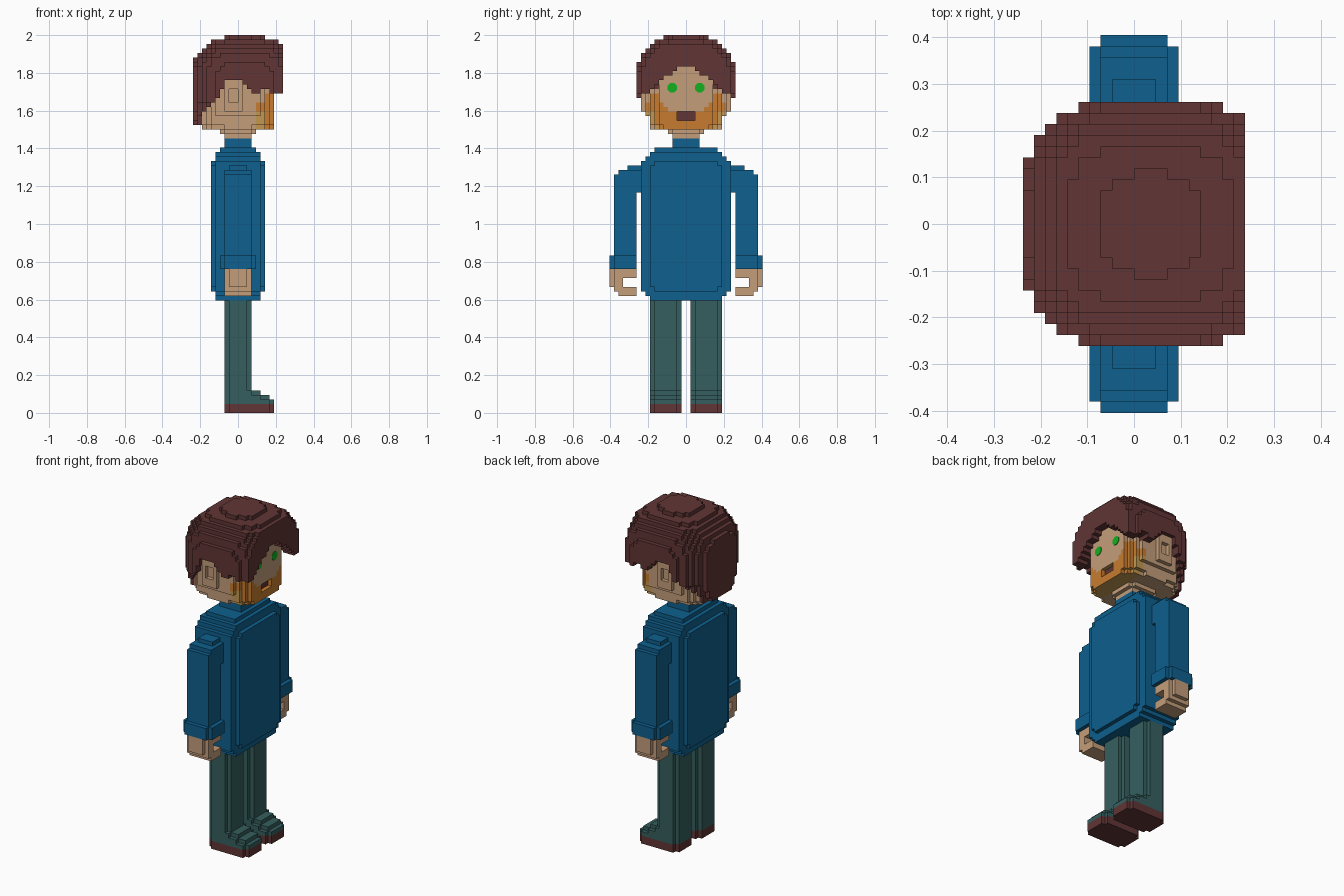
import bpy, bmesh, math
from mathutils import Vector, Matrix

if "Cube" in bpy.data.objects:
    bpy.data.objects.remove(bpy.data.objects["Cube"], do_unlink=True)

V = 1 / 42  # edge length of one block


def material(name, rgb):
    lin = [((c / 255 + 0.055) / 1.055) ** 2.4 if c > 10 else c / 255 / 12.92 for c in rgb]
    m = bpy.data.materials.new(name)
    m.use_nodes = True
    m.diffuse_color = (*lin, 1)
    m.node_tree.nodes["Principled BSDF"].inputs["Base Color"].default_value = (*lin, 1)
    return m


MAROON = material("maroon", (97, 53, 53))
SKIN = material("skin", (196, 158, 122))
ORANGE = material("orange_beard", (200, 124, 48))
TAN = material("tan_beard", (194, 152, 80))
BLUE = material("blue_cloth", (14, 96, 142))
TEAL = material("teal_cloth", (54, 95, 95))
GREEN = material("green_eye", (20, 176, 32))

SIDES = [Vector(d) for d in ((1, 0, 0), (-1, 0, 0), (0, 1, 0), (0, -1, 0), (0, 0, 1), (0, 0, -1))]


def block_part(name, lo, hi, inside, mats, rule=None):
    """Fill a region with blocks where inside(x, y, z) holds and keep only the outer skin."""
    cells = {(i, j, k)
             for i in range(lo[0], hi[0]) for j in range(lo[1], hi[1]) for k in range(lo[2], hi[2])
             if inside(i + .5, j + .5, k + .5)}
    bm = bmesh.new()
    verts = {}

    def vert(p):
        key = tuple(round(c) for c in p)
        if key not in verts:
            verts[key] = bm.verts.new(Vector(key) * V)
        return verts[key]

    for c in cells:
        mid = Vector(c) + Vector((.5, .5, .5))
        for n in SIDES:
            if tuple(round(a + b) for a, b in zip(c, n)) in cells:
                continue
            a = Vector((n.y, n.z, n.x))
            b = n.cross(a)
            f = bm.faces.new([vert(mid + (n + a * s + b * t) / 2)
                              for s, t in ((1, 1), (-1, 1), (-1, -1), (1, -1))])
            if rule:
                f.material_index = rule(mid + n / 2, n)
    # merge flat neighbours of one colour
    bmesh.ops.dissolve_limit(bm, angle_limit=0.01, verts=bm.verts[:], edges=bm.edges[:],
                             delimit={'MATERIAL'})
    mesh = bpy.data.meshes.new(name)
    bm.to_mesh(mesh)
    bm.free()
    for m in mats:
        mesh.materials.append(m)
    ob = bpy.data.objects.new(name, mesh)
    bpy.context.collection.objects.link(ob)
    return ob


def oval(x, y, rx, ry, n=3):
    return abs(x / rx) ** n + abs(y / ry) ** n <= 1


def step(value, table):
    """Value of the first row whose limit is above the given value."""
    return next(out for limit, out in table if value < limit)


# Hair: rounded dome cut off along a stepped hairline
SIDE_LINE = [(-8, 64), (-7, 67), (-6, 68), (-5, 69), (-4, 70), (-3, 72), (1, 74), (2, 73),
             (3, 72), (5, 71), (99, 72)]
FRONT_LINE = [(2, 77), (3, 76), (5, 75), (6, 74), (7, 73), (8, 72), (99, 71)]


def hair(x, y, z):
    line = step(abs(y), FRONT_LINE) if x > 7 else step(x, SIDE_LINE)
    if z < line or x > 10:
        return False
    if abs(y) > 10 and z < 70:
        return False
    ry = 11.1 - max(0, 70 - z) * .6
    r = (abs((x - 1.5) / 11.8) ** 3 + abs(y / ry) ** 3) ** (1 / 3)
    w = max(0, z - 74) / 9.95
    return r ** 2.5 + w ** 2.5 <= 1


block_part("hair", (-10, -11, 63), (10, 11, 84), hair, [MAROON])


# Head with a sunken mouth
def in_mouth(y, z):
    return abs(y) < 2 and 65 < z < 67


def head(x, y, z):
    if hair(x, y, z) or (x > 7 and in_mouth(y, z)):
        return False
    return oval(x, y, 8.4, step(z, [(64, 7.6), (66, 8.4), (99, 9.1)]))


def head_colour(p, n):
    if n.x > 0 and p.x < 7.5 and in_mouth(p.y, p.z):
        return 3
    if p.x < 4 or p.z > 71 or p.x < 6 and p.z > 69:
        return 0
    if n.z < 0:
        return 2
    if n.x > 0 and (p.y / 6.5) ** 2 + ((p.z - 72) / 5.8) ** 2 < 1:
        return 0
    return 1 if p.x > 6 or p.z > 67 else 2


block_part("head", (-8, -9, 63), (8, 9, 78), head, [SKIN, ORANGE, TAN, MAROON], head_colour)

# Neck and collar
block_part("neck", (-4, -4, 61), (4, 4, 63),
           lambda x, y, z: oval(x, y, 4.3, 4.3) if z > 62 else oval(x, y, 3.3, 3.3), [SKIN])
block_part("collar", (-3, -3, 59), (3, 3, 61), lambda x, y, z: oval(x, y, 3.3, 3.3), [BLUE])


# Sweater body with stepped edges
def torso(x, y, z):
    hx = step(z, [(27, 5), (56, 6), (58, 5), (59, 4)])
    hy = step(z, [(26, 8), (27, 9), (56, 10), (57, 9), (58, 8), (59, 7)])
    if abs(x) > 5:
        hy = step(z, [(28, 7), (55, 8), (99, 7)])
    return abs(x) < hx and abs(y) < hy


block_part("sweater_body", (-6, -10, 25), (6, 10, 59), torso, [BLUE])


# Shapes of one side, measured outward from the middle
def sleeve(x, y, z):
    if z > 49:
        hx = step(z, [(53, 3), (54, 2.9), (99, 2)])
        return abs(x) < hx and y < step(z, [(52, 16), (53, 15.8), (54, 15), (99, 13)])
    return y > 11 and oval(x, y - 13.5, 3.25, 2.75)


def cuff(x, y, z):
    return abs(x) < (4 if y < 16 else 3)


def hand(x, y, z):
    if 28 < z < 30 and y < 14:
        return False
    return y < step(z, [(27, 15), (28, 16), (99, 17)]) and (abs(x) < 2 or y < 16)


def leg(x, y, z):
    return oval(x, y - 4.5, 3.15, 3.65, 2.5)


def foot(x, y, z):
    return oval(x - 2.5, y - 4.5, 5.75, 3.65)


def shoe(x, y, z):
    top = step(x, [(5, 5), (7, 4), (99, 3)])
    if x > 3 and abs(y - 4.5) > 2.5:
        top -= 1
    return foot(x, y, z) and z < top


# Paired limbs and ears
PAIRED = [
    ("sleeve", (-3, 10, 35), (3, 16, 55), sleeve, BLUE),
    ("cuff", (-4, 11, 32), (4, 17, 35), cuff, BLUE),
    ("hand", (-3, 11, 26), (3, 17, 32), hand, SKIN),
    ("trouser_leg", (-3, 1, 5), (3, 8, 25), leg, TEAL),
    ("shoe", (-3, 1, 2), (8, 8, 5), shoe, TEAL),
    ("sole", (-3, 1, 0), (8, 8, 2), foot, MAROON),
    ("ear", (-3, 9, 67), (1, 10, 74), lambda x, y, z: not (-2 < x < 0 and 69 < z < 72), SKIN),
]
for side, s in (("left", 1), ("right", -1)):
    for name, lo, hi, shape, mat in PAIRED:
        y0, y1 = sorted((s * lo[1], s * hi[1]))
        block_part(f"{side}_{name}", (lo[0], y0, lo[2]), (hi[0], y1, hi[2]),
                   lambda x, y, z: shape(x, s * y, z), [mat])

    # Eye: thin round plate on the face
    bm = bmesh.new()
    bmesh.ops.create_cone(bm, cap_ends=True, segments=8, radius1=1.15 * V, radius2=1.15 * V, depth=.006,
                          matrix=Matrix.Translation((8 * V, s * 3.1 * V, 72.3 * V))
                          @ Matrix.Rotation(math.pi / 2, 4, 'Y') @ Matrix.Rotation(math.pi / 8, 4, 'Z'))
    mesh = bpy.data.meshes.new(f"{side}_eye")
    bm.to_mesh(mesh)
    bm.free()
    mesh.materials.append(GREEN)
    bpy.context.collection.objects.link(bpy.data.objects.new(f"{side}_eye", mesh))
